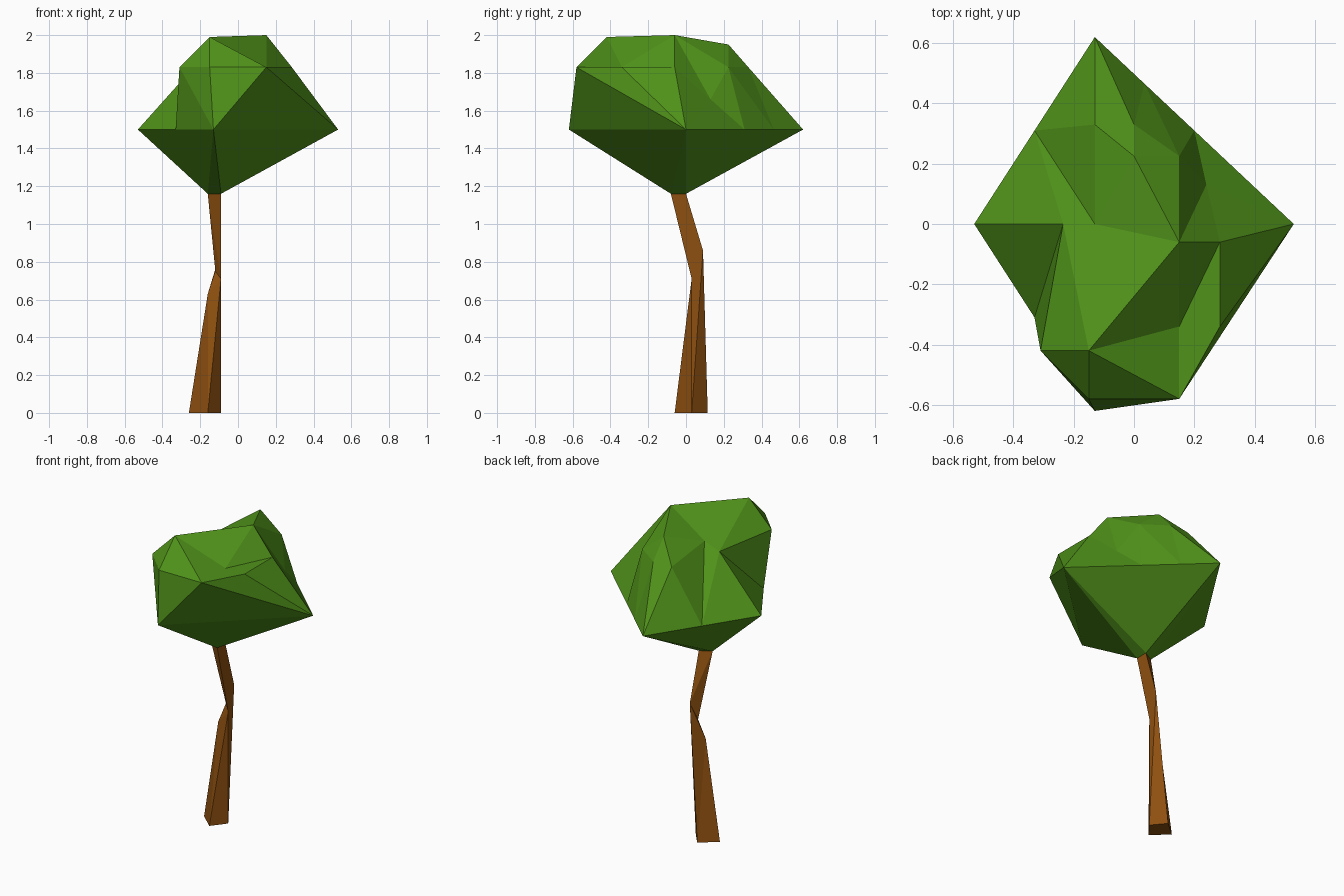
import bpy
import bmesh

if "Cube" in bpy.data.objects:
    bpy.data.objects.remove(bpy.data.objects["Cube"])


def build(name, color, levels, fans):
    """Faceted solid: points grouped by height, faces given as fans (centre + outline)."""
    bm = bmesh.new()
    v = {k: bm.verts.new((x, y, z))
         for z, pts in levels for k, (x, y) in pts.items()}
    for fan in fans.split():
        c, ring = fan[0], fan[1:]
        for a, b in zip(ring, ring[1:]):
            bm.faces.new((v[c], v[a], v[b]))
    bmesh.ops.recalc_face_normals(bm, faces=bm.faces)
    me = bpy.data.meshes.new(name)
    bm.to_mesh(me)
    bm.free()
    mat = bpy.data.materials.new(name + "_color")
    mat.diffuse_color = color
    mat.use_nodes = True
    mat.node_tree.nodes["Principled BSDF"].inputs["Base Color"].default_value = mat.diffuse_color
    me.materials.append(mat)
    ob = bpy.data.objects.new(name, me)
    bpy.context.collection.objects.link(ob)
    return ob


# Where the bent trunk meets the leaves: left, right-back, right-front
joint = (1.16, {'c': (-.16, -.04), 'r': (-.09, 0), 'f': (-.09, -.08)})

# Leafy crown: diamond rim, shoulder ring and three peaks
build("crown", (0.08, 0.29, 0.01, 1), [
    joint,
    (1.50, {'S': (-.13, -.62), 'X': (.53, 0), 'L': (.20, .31), 'T': (.035, .465),
            'N': (-.13, .62), 'R': (-.33, .31), 'W': (-.53, 0), 'G': (-.33, -.31)}),
    (1.66, {'K': (.24, .13)}),
    (1.83, {'D': (.15, -.58), 'E': (-.15, -.58), 'F': (-.31, -.42), 'H': (-.235, 0),
            'I': (.285, -.34), 'J': (.285, -.06), 'C': (.15, -.34),
            'M': (.15, .225), 'O': (0, .33), 'P': (-.13, .33)}),
    (1.87, {'Q': (-.13, 0)}),
    (1.95, {'V': (0, .225)}),
    (1.99, {'A': (-.15, -.42)}),
    (2.00, {'B': (.15, -.06)}),
], "SXDEFG HWGFAQRW AFEDCBQ XDIJKL CDIJB KJBML NTOPR MLTOVB VOPQB PQR "
   "rXLTNc cNRWGS frXSc crf")

# Trunk: four-sided foot narrowing to a three-sided upper length with a kink
build("trunk", (0.27, 0.08, 0.005, 1), [
    (0.00, {'1': (-.26, .03), '2': (-.16, -.06), '3': (-.09, .03), '4': (-.16, .115)}),
    (0.63, {'l': (-.16, .03)}),
    (0.71, {'m': (-.09, .03)}),
    (0.75, {'n': (-.12, .05)}),
    (0.86, {'o': (-.09, .09)}),
    joint,
], "1234 l412mno4 m23o omfr cfmnor cfr o34")
